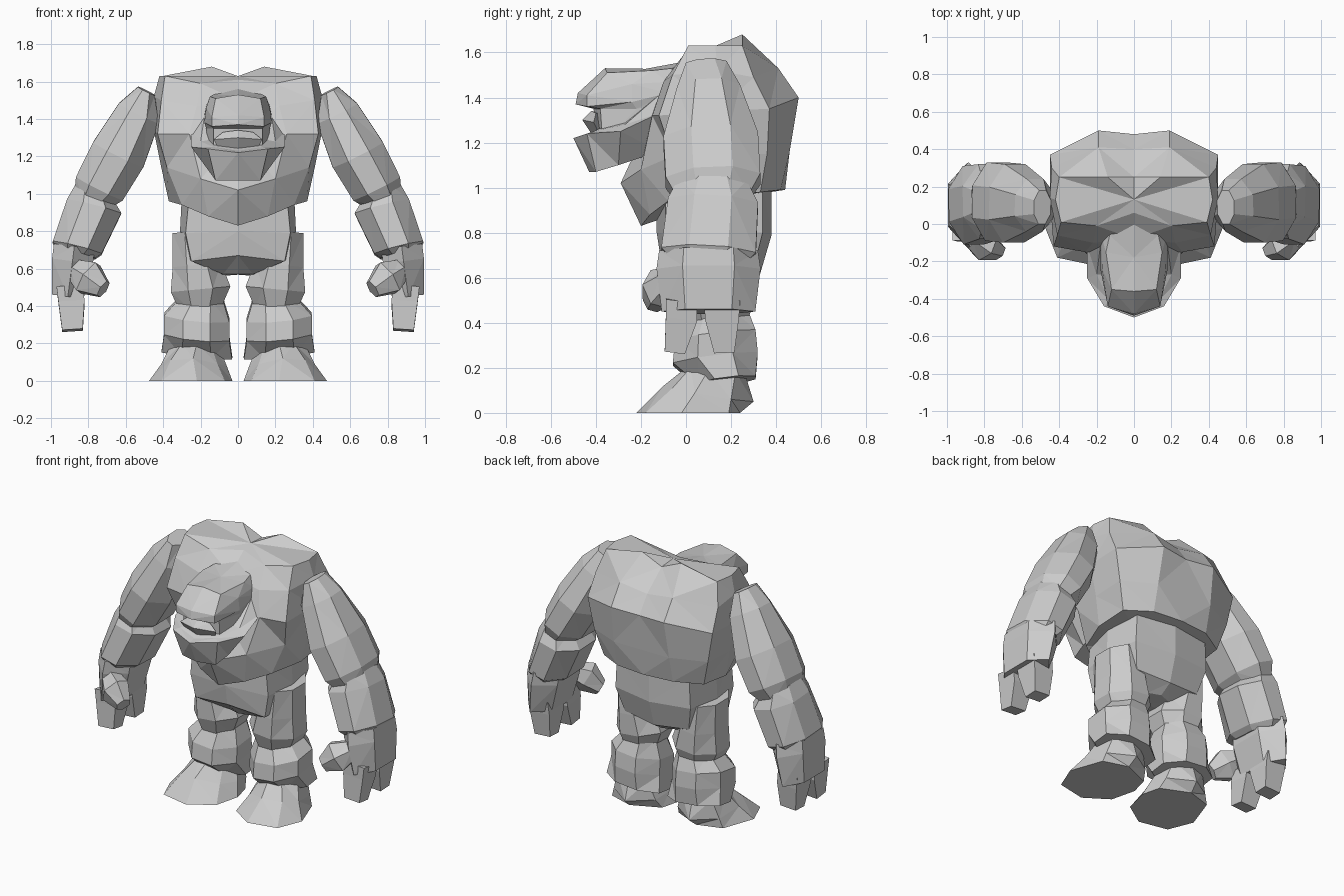
import bpy, bmesh, math
from mathutils import Vector


def loft(name, rings, mirror=False):
    """Skin closed rings of equal length, close both ends with fans."""
    bm = bmesh.new()
    loops = [[bm.verts.new(p) for p in r] for r in rings]
    n = len(loops[0])
    for a, b in zip(loops, loops[1:]):
        for i in range(n):
            j = (i + 1) % n
            bm.faces.new((a[i], a[j], b[j], b[i]))
    for loop in (loops[0], loops[-1]):
        mid = bm.verts.new(sum((v.co for v in loop), Vector()) / n)
        for i in range(n):
            bm.faces.new((loop[i], loop[(i + 1) % n], mid))
    bmesh.ops.triangulate(bm, faces=[f for f in bm.faces if len(f.verts) > 3])
    bmesh.ops.recalc_face_normals(bm, faces=bm.faces)
    mesh = bpy.data.meshes.new(name)
    bm.to_mesh(mesh)
    bm.free()
    ob = bpy.data.objects.new(name, mesh)
    bpy.context.collection.objects.link(ob)
    if mirror:
        ob.modifiers.new("Mirror", 'MIRROR')
    return ob


def body(name, half_rings):
    """Symmetric part: each half ring runs front centre -> side -> back centre."""
    loft(name, [r + [(-x, y, z) for x, y, z in reversed(r[1:-1])] for r in half_rings])


def limb(name, stations, sides=8):
    """Mirrored limb: stations are (x, y, z, half width, half depth)."""
    axis = (Vector(stations[-1][:3]) - Vector(stations[0][:3])).normalized()
    v = Vector((0, 1, 0))
    v = (v - axis * v.dot(axis)).normalized()
    u = v.cross(axis)
    k = 1 / math.cos(math.pi / sides)
    rings = []
    for x, y, z, ru, rv in stations:
        ring = []
        for i in range(sides):
            a = 2 * math.pi * (i + 0.5) / sides
            ring.append(Vector((x, y, z)) + u * ru * k * math.cos(a) + v * rv * k * math.sin(a))
        rings.append(ring)
    loft(name, rings, mirror=True)


# Hunched upper body
body("torso", [
    [(0, -.20, .83), (.16, -.16, .88), (.30, -.08, .94), (.37, .12, .96),
     (.36, .33, .98), (.2, .42, .99), (0, .44, .99)],
    [(0, -.29, 1.02), (.2, -.20, 1.08), (.38, -.06, 1.14), (.41, .14, 1.14),
     (.41, .36, 1.15), (.2, .46, 1.16), (0, .46, 1.16)],
    [(0, -.16, 1.3), (.26, -.15, 1.32), (.43, -.12, 1.32), (.45, .14, 1.34),
     (.45, .37, 1.35), (.19, .50, 1.40), (0, .48, 1.39)],
    [(0, -.08, 1.5), (.22, -.10, 1.47), (.41, -.06, 1.5), (.45, .14, 1.52),
     (.44, .30, 1.49), (.19, .41, 1.53), (0, .40, 1.5)],
    [(0, .06, 1.61), (.2, -.01, 1.59), (.39, .01, 1.63), (.42, .13, 1.63),
     (.40, .25, 1.63), (.14, .25, 1.68), (0, .25, 1.62)],
])

# Waist and hips
body("pelvis", [
    [(0, -.13, 1.0), (.26, -.09, 1.0), (.30, .12, 1.0), (.26, .34, 1.0), (0, .38, 1.0)],
    [(0, -.13, .80), (.28, -.09, .79), (.31, .12, .80), (.27, .34, .80), (0, .38, .79)],
    [(0, -.11, .67), (.25, -.08, .64), (.27, .12, .66), (.23, .30, .64), (0, .33, .62)],
    [(0, .00, .57), (.08, .02, .57), (.10, .12, .56), (.08, .22, .57), (0, .25, .57)],
])

# Head: skull with overhanging brow, and a wide scoop jaw
body("skull", [
    [(0, -.40, 1.20), (.13, -.37, 1.20), (.16, -.22, 1.2), (.16, -.05, 1.2), (0, .0, 1.2)],
    [(0, -.41, 1.35), (.13, -.38, 1.35), (.17, -.22, 1.35), (.17, -.05, 1.38), (0, .05, 1.38)],
    [(0, -.49, 1.37), (.14, -.44, 1.36), (.18, -.24, 1.38), (.18, -.08, 1.42), (0, .05, 1.45)],
    [(0, -.48, 1.42), (.14, -.44, 1.41), (.17, -.24, 1.46), (.17, -.08, 1.47), (0, .05, 1.5)],
    [(0, -.36, 1.53), (.12, -.35, 1.51), (.15, -.15, 1.52), (.13, -.06, 1.53), (0, .05, 1.57)],
])
body("jaw", [
    [(0, -.43, 1.07), (.12, -.40, 1.07), (.14, -.30, 1.10), (.13, -.12, 1.16), (0, -.10, 1.17)],
    [(0, -.50, 1.22), (.16, -.44, 1.24), (.25, -.29, 1.25), (.25, -.12, 1.33), (0, -.08, 1.36)],
    [(0, -.45, 1.23), (.13, -.41, 1.25), (.20, -.27, 1.28), (.18, -.12, 1.41), (0, -.08, 1.42)],
])
body("muzzle", [
    [(0, -.42, 1.24), (.11, -.39, 1.25), (0, -.36, 1.24)],
    [(0, -.46, 1.30), (.13, -.41, 1.29), (0, -.36, 1.30)],
    [(0, -.42, 1.34), (.08, -.40, 1.33), (0, -.36, 1.34)],
])

# Arms
limb("upper_arm", [(.49, .09, 1.55, .05, .09), (.53, .10, 1.43, .12, .14),
                   (.64, .11, 1.21, .15, .21), (.74, .12, 1.03, .14, .21),
                   (.79, .12, .95, .09, .16)])
limb("forearm", [(.78, .12, 1.03, .09, .15), (.77, .12, .93, .15, .20),
                 (.86, .10, .71, .135, .21), (.87, .10, .68, .11, .18)])
limb("hand", [(.875, .10, .72, .11, .19), (.885, .10, .64, .11, .20),
              (.91, .10, .45, .085, .18)], 6)
limb("front_finger", [(.90, -.02, .50, .07, .07), (.89, -.02, .42, .07, .07),
                      (.885, -.05, .27, .055, .045)], 4)
limb("rear_finger", [(.90, .16, .50, .07, .08), (.89, .16, .42, .07, .075),
                     (.885, .17, .27, .055, .045)], 4)
limb("thumb", [(.88, -.06, .60, .05, .05), (.80, -.12, .55, .09, .07),
               (.72, -.15, .49, .045, .04)], 6)

# Legs
limb("thigh", [(.24, .13, .80, .11, .16), (.22, .13, .62, .13, .17),
               (.20, .13, .49, .16, .17), (.20, .13, .38, .11, .13)])
limb("shin", [(.19, .14, .45, .11, .13), (.22, .13, .34, .175, .18),
              (.22, .13, .24, .175, .19), (.22, .18, .14, .19, .13)])

# Splayed feet
loft("foot", [
    [(.07, -.12, 0), (.22, -.22, 0), (.41, -.18, 0), (.475, -.02, 0),
     (.40, .19, 0), (.24, .24, 0), (.06, .16, 0), (.03, .04, 0)],
    [(.11, -.03, .09), (.24, -.10, .12), (.36, -.06, .11), (.41, .04, .09),
     (.38, .20, .06), (.23, .30, .05), (.08, .20, .06), (.06, .08, .08)],
    [(.14, .05, .18), (.22, .00, .20), (.30, .02, .20), (.36, .10, .19),
     (.34, .22, .18), (.23, .26, .18), (.12, .22, .18), (.10, .13, .18)],
], mirror=True)
